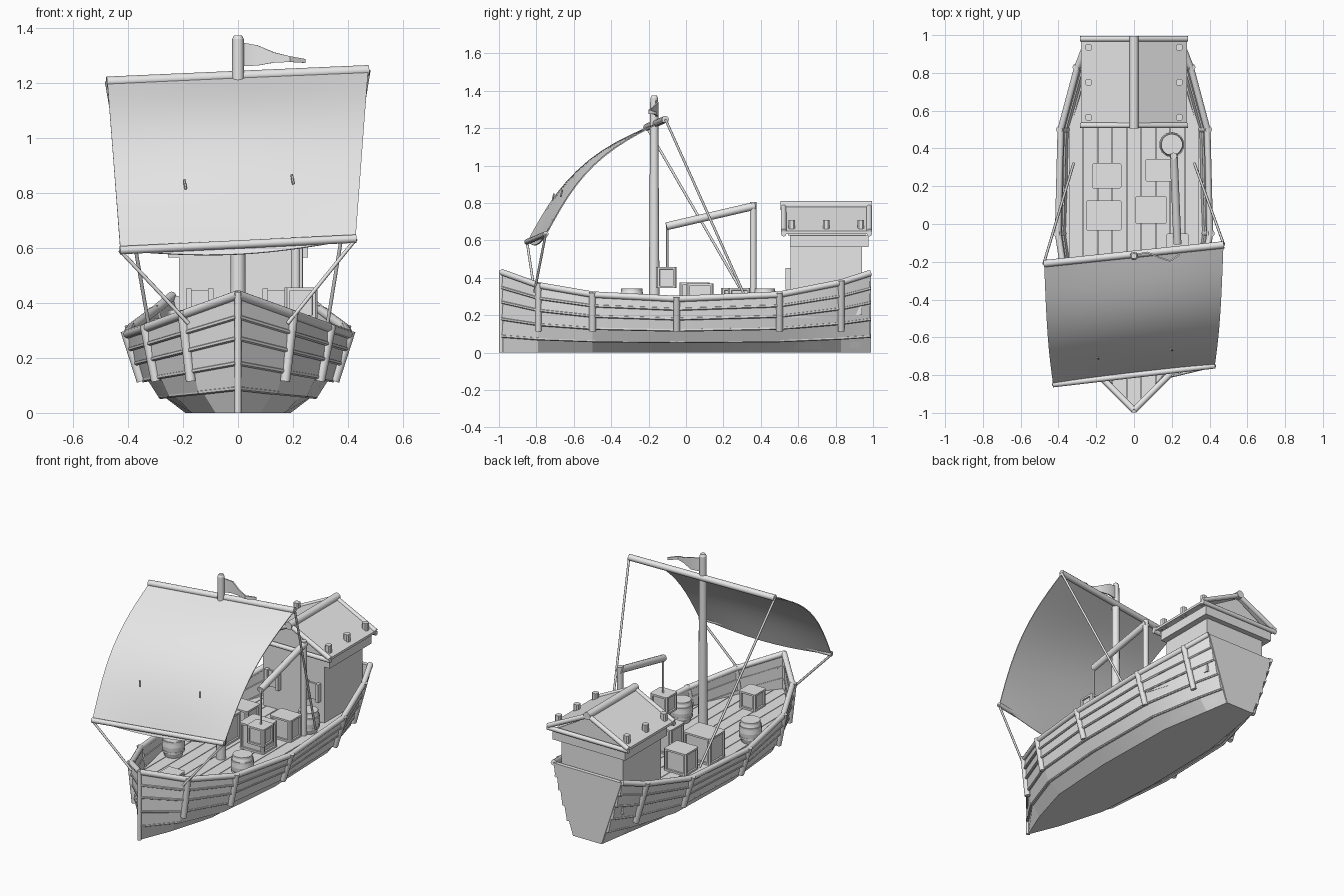
import bpy, bmesh, math
from mathutils import Vector, Matrix

if "Cube" in bpy.data.objects:
    bpy.data.objects.remove(bpy.data.objects["Cube"])

mat = bpy.data.materials.new("plain_grey")
mat.diffuse_color = (0.8, 0.8, 0.8, 1)
mat.use_nodes = True
mat.node_tree.nodes["Principled BSDF"].inputs["Base Color"].default_value = mat.diffuse_color


def finish(name, bm, angle=40):
    bmesh.ops.recalc_face_normals(bm, faces=bm.faces)
    me = bpy.data.meshes.new(name)
    bm.to_mesh(me)
    bm.free()
    me.materials.append(mat)
    for p in me.polygons:
        p.use_smooth = True
    me.set_sharp_from_angle(angle=math.radians(angle))
    ob = bpy.data.objects.new(name, me)
    bpy.context.collection.objects.link(ob)
    return ob


def tube(bm, a, b, r1, r2=None, n=12):
    a, b = Vector(a), Vector(b)
    d = b - a
    m = Matrix.Translation((a + b) / 2) @ d.to_track_quat('Z', 'Y').to_matrix().to_4x4()
    bmesh.ops.create_cone(bm, cap_ends=True, segments=n, radius1=r1,
                          radius2=r1 if r2 is None else r2, depth=d.length, matrix=m)


def box(bm, c, s):
    bmesh.ops.create_cube(bm, size=1, matrix=Matrix.Translation(c) @ Matrix.Diagonal((*s, 1)))


def bevel_uprights(bm, offset):
    ups = [e for e in bm.edges if abs((e.verts[0].co - e.verts[1].co).z) > 0.01]
    bmesh.ops.bevel(bm, geom=ups, offset=offset, segments=1, affect='EDGES')


def prism(bm, pts, axis, lo, hi):
    """Extrude a 2D outline: axis 1 gives (x, z) points, axis 2 gives (x, y) points."""
    put = (lambda p, t: (p[0], t, p[1])) if axis == 1 else (lambda p, t: (p[0], p[1], t))
    a = [bm.verts.new(put(p, lo)) for p in pts]
    b = [bm.verts.new(put(p, hi)) for p in pts]
    bm.faces.new(a)
    bm.faces.new(b[::-1])
    for i in range(len(pts)):
        j = (i + 1) % len(pts)
        bm.faces.new((a[i], a[j], b[j], b[i]))


def lerp(a, b, t):
    return a + (b - a) * t


# Hull stations: y, bottom half width, rail half width, rail height, fullness of the section
ST = [(-0.985, 0.0, 0.0, 0.43, 1), (-0.79, 0.08, 0.195, 0.36, 1.2), (-0.5, 0.165, 0.332, 0.31, 1.2),
      (-0.05, 0.19, 0.402, 0.287, 1), (0.5, 0.18, 0.388, 0.31, 1), (0.83, 0.125, 0.30, 0.375, 0.7),
      (0.985, 0.1, 0.24, 0.425, 0.2)]
LEVEL_Z = [0, 0.207, 0.42, 0.63, 0.81, 1]
LEVEL_W = [0, 0.40, 0.67, 0.82, 0.92, 1]


def width(st, k):
    return lerp(st[1], st[2], lerp(LEVEL_Z[k], LEVEL_W[k], st[4]))


def hull_at(st, z):
    """Half width of a station at height z."""
    f = z / st[3]
    k = max(i for i in range(5) if f >= LEVEL_Z[i])
    return lerp(width(st, k), width(st, k + 1), (f - LEVEL_Z[k]) / (LEVEL_Z[k + 1] - LEVEL_Z[k]))


# Overlapping hull planks
bm = bmesh.new()
for side in (-1, 1):
    for i in range(5):
        rings = []
        for st in ST:
            w0, w1 = width(st, i), width(st, i + 1)
            z0, z1 = st[3] * LEVEL_Z[i], st[3] * LEVEL_Z[i + 1]
            lap, drop = (0.012, 0.006) if i else (0.002, 0)
            pts = [(w0 + lap, z0 - drop), (w1, z1 + 0.004), (max(w1 - 0.012, 0), z1 + 0.004),
                   (max(w0 - 0.006, 0), z0 - drop)]
            rings.append([bm.verts.new((side * x, st[0], z)) for x, z in pts])
        for a, b in zip(rings, rings[1:]):
            for k in range(4):
                bm.faces.new((a[k], a[(k + 1) % 4], b[(k + 1) % 4], b[k]))
        bm.faces.new(rings[0])
        bm.faces.new(rings[-1][::-1])
finish("hull_planks", bm, 15)

# Battens along the plank seams
bm = bmesh.new()
for side in (-1, 1):
    for k in range(1, 5):
        for a, b in zip(ST, ST[1:]):
            p, q = (Vector((side * (width(s, k) + 0.007), s[0], s[3] * LEVEL_Z[k])) for s in (a, b))
            tube(bm, p, q, 0.009, n=6)
finish("seam_battens", bm)

# Flat bottom and straight-sided transom
bm = bmesh.new()
outline = [(s[1], s[0]) for s in ST] + [(-s[1], s[0]) for s in ST[:0:-1]]
prism(bm, outline, 2, 0, 0.012)
finish("hull_bottom", bm)
bm = bmesh.new()
prism(bm, [(0.1, 0), (0.24, 0.425), (-0.24, 0.425), (-0.1, 0)], 1, 0.965, 0.99)
finish("transom", bm)

# Rail, stem and outer posts
bm = bmesh.new()
for side in (-1, 1):
    for a, b in zip(ST, ST[1:]):
        tube(bm, (side * a[2], a[0], a[3]), (side * b[2], b[0], b[3]), 0.017)
finish("rail", bm)
bm = bmesh.new()
tube(bm, (0, -0.988, 0), (0, -0.988, 0.44), 0.012)
finish("stem", bm)
bm = bmesh.new()
for st in ST[1:-1]:
    for side in (-1, 1):
        tube(bm, (side * (hull_at(st, 0.115) + 0.024), st[0], 0.115),
             (side * (st[2] + 0.008), st[0], st[3] + 0.012), 0.018)
finish("hull_posts", bm)

# Deck planks, cut to the hull outline
DECK = 0.207
edge = [(hull_at(s, DECK) - 0.004, s[0]) for s in ST]


def deck_ends(x):
    x = abs(x)
    ys = []
    for (xa, ya), (xb, yb) in zip(edge, edge[1:]):
        if min(xa, xb) <= x <= max(xa, xb) and abs(xa - xb) > 1e-6:
            ys.append(lerp(ya, yb, (x - xa) / (xb - xa)))
    return min(ys), (max(ys) if len(ys) > 1 else 0.97)


bm = bmesh.new()
for i in range(-4, 5):
    x0, x1 = i * 0.077 - 0.0365, i * 0.077 + 0.0365
    if i == 0:
        pts = [(x0, deck_ends(x0)[0]), (0, -0.98), (x1, deck_ends(x1)[0]), (x1, 0.97), (x0, 0.97)]
    else:
        (f0, b0), (f1, b1) = deck_ends(x0), deck_ends(x1)
        pts = [(x0, f0), (x1, f1), (x1, b1), (x0, b0)]
    prism(bm, pts, 2, DECK - 0.02, DECK)
finish("deck_planks", bm)
bm = bmesh.new()
prism(bm, [(x - 0.008 if x > 0.01 else 0, y) for x, y in edge]
      + [(-x + 0.008, y) for x, y in edge[:0:-1]], 2, DECK - 0.025, DECK - 0.012)
finish("deck_base", bm)

# Cabin walls, collar and framed front windows
bm = bmesh.new()
box(bm, (0, 0.75, 0.385), (0.43, 0.38, 0.37))
finish("cabin_walls", bm)
bm = bmesh.new()
box(bm, (0, 0.765, 0.595), (0.51, 0.42, 0.06))
finish("cabin_collar", bm)
bm = bmesh.new()
for x in (-0.14, 0.14):
    box(bm, (x, 0.555, 0.395), (0.07, 0.012, 0.10))
    for d in (-0.04, 0.04):
        box(bm, (x + d, 0.547, 0.395), (0.02, 0.03, 0.115))
finish("cabin_windows", bm)

# Gabled roof with trim, ridge beam and pegs
bm = bmesh.new()
prism(bm, [(-0.25, 0.625), (0.25, 0.625), (0, 0.77)], 1, 0.545, 0.96)
for s in (-1, 1):
    prism(bm, [(0, 0.775), (s * 0.28, 0.635), (s * 0.28, 0.65), (0, 0.79)], 1, 0.51, 0.99)
finish("roof", bm)
bm = bmesh.new()
for y in (0.522, 0.98):
    for s in (-1, 1):
        tube(bm, (s * 0.28, y, 0.648), (0, y, 0.785), 0.015)
    tube(bm, (-0.285, y, 0.635), (0.285, y, 0.635), 0.014)
tube(bm, (0, 0.505, 0.787), (0, 0.995, 0.787), 0.024)
finish("roof_trim", bm)
bm = bmesh.new()
for x in (-0.24, 0.24):
    for y in (0.565, 0.75, 0.935):
        box(bm, (x, y, 0.68), (0.034, 0.034, 0.06))
bevel_uprights(bm, 0.007)
finish("roof_pegs", bm)

# Mast and spars
bm = bmesh.new()
tube(bm, (0, -0.17, 0.2), (0, -0.17, 1.36), 0.029, 0.021, 12)
tube(bm, (0, -0.17, 1.36), (0, -0.17, 1.374), 0.021, 0.014, 12)
finish("mast", bm)
TL, TR = Vector((-0.478, -0.21, 1.205)), Vector((0.476, -0.11, 1.247))
BL, BR = Vector((-0.43, -0.85, 0.592)), Vector((0.43, -0.75, 0.634))
bm = bmesh.new()
tube(bm, TL, TR, 0.019)
tube(bm, BL, BR, 0.015)
finish("spars", bm)

# Billowing sail with straight side edges
N, M = 14, 12


def sail_point(u, v):
    t, b = TL.lerp(TR, u), BL.lerp(BR, u)
    belly = math.sin(math.pi * u)
    p = t.lerp(b, v) + Vector((0, -0.7, 0.72)) * (0.09 + 0.015 * belly) * math.sin(math.pi * v)
    p.z -= 0.035 * belly * v ** 4
    p.x = lerp(t.x, b.x, (t.z - p.z) / (t.z - b.z)) * 0.995
    return p


bm = bmesh.new()
g = [[bm.verts.new(sail_point(i / N, j / M)) for i in range(N + 1)] for j in range(M + 1)]
for j in range(M):
    for i in range(N):
        bm.faces.new((g[j][i], g[j + 1][i], g[j + 1][i + 1], g[j][i + 1]))
bm.normal_update()
bmesh.ops.solidify(bm, geom=bm.faces[:], thickness=0.006)
finish("sail", bm)
bm = bmesh.new()
for u in (0.28, 0.72):
    p = sail_point(u, 0.72)
    tube(bm, p + Vector((0, -0.008, 0.025)), p + Vector((0.006, -0.016, -0.01)), 0.005, n=6)
finish("sail_ties", bm)

# Wavy pennant
bm = bmesh.new()
top = [(0.015, -0.165, 1.348), (0.07, -0.155, 1.338), (0.13, -0.18, 1.312), (0.19, -0.2, 1.298), (0.245, -0.165, 1.288)]
low = [1.262, 1.264, 1.275, 1.277, 1.274]
a = [bm.verts.new(p) for p in top]
b = [bm.verts.new((p[0], p[1], z)) for p, z in zip(top, low)]
for i in range(4):
    bm.faces.new((a[i], b[i], b[i + 1], a[i + 1]))
bm.normal_update()
bmesh.ops.solidify(bm, geom=bm.faces[:], thickness=0.008)
finish("pennant", bm, 50)

# Rigging ropes
bm = bmesh.new()
for s, t, c in ((-1, TL, BL), (1, TR, BR)):
    tube(bm, t, (s * 0.32, 0.32, 0.29), 0.007, n=8)
    tube(bm, c, (s * 0.18, -0.81, 0.325), 0.007, n=8)
finish("rigging", bm, 50)

# Cargo crane
bm = bmesh.new()
tube(bm, (0.21, 0.36, 0.2), (0.21, 0.36, 0.805), 0.018)
tube(bm, (0.21, 0.37, 0.785), (0.23, -0.105, 0.675), 0.021)
finish("crane", bm)
bm = bmesh.new()
tube(bm, (0.23, -0.1, 0.68), (0.23, -0.1, 0.45), 0.006, n=8)
finish("crane_rope", bm, 50)


# Crates with recessed side panels and softened corners
def crate(name, x, y, sx, sy, z0, z1):
    bm = bmesh.new()
    box(bm, (x, y, (z0 + z1) / 2), (sx, sy, z1 - z0))
    bevel_uprights(bm, 0.008)
    bm.normal_update()
    sides = [f for f in bm.faces if abs(f.normal.z) < 0.5 and f.calc_area() > 0.004]
    bmesh.ops.inset_individual(bm, faces=sides, thickness=0.016)
    bmesh.ops.inset_individual(bm, faces=sides, thickness=0.001, depth=-0.01)
    finish(name, bm)


crate("crate_1", -0.145, 0.255, 0.155, 0.135, DECK, 0.345)
crate("crate_2", -0.16, 0.045, 0.19, 0.16, DECK, 0.375)
crate("crate_3", 0.135, 0.285, 0.15, 0.12, DECK, 0.345)
crate("crate_4", 0.09, 0.075, 0.17, 0.145, DECK, 0.37)
crate("bow_crate", 0.01, -0.68, 0.115, 0.115, DECK, 0.315)
crate("hanging_crate", 0.23, -0.105, 0.12, 0.11, 0.345, 0.457)

# Barrels with hoops
for i, (x, y) in enumerate(((-0.25, -0.29), (0.235, -0.29), (0.2, 0.42))):
    bm = bmesh.new()
    prof = [(0.052, 0), (0.064, 0.04), (0.067, 0.068), (0.064, 0.098), (0.054, 0.132)]
    for (r0, z0), (r1, z1) in zip(prof, prof[1:]):
        tube(bm, (x, y, DECK + z0), (x, y, DECK + z1), r0, r1, 14)
    for z, r in ((0.035, 0.066), (0.1, 0.067), (0.13, 0.057)):
        tube(bm, (x, y, DECK + z - 0.006), (x, y, DECK + z + 0.006), r, n=14)
    finish(f"barrel_{i + 1}", bm)
